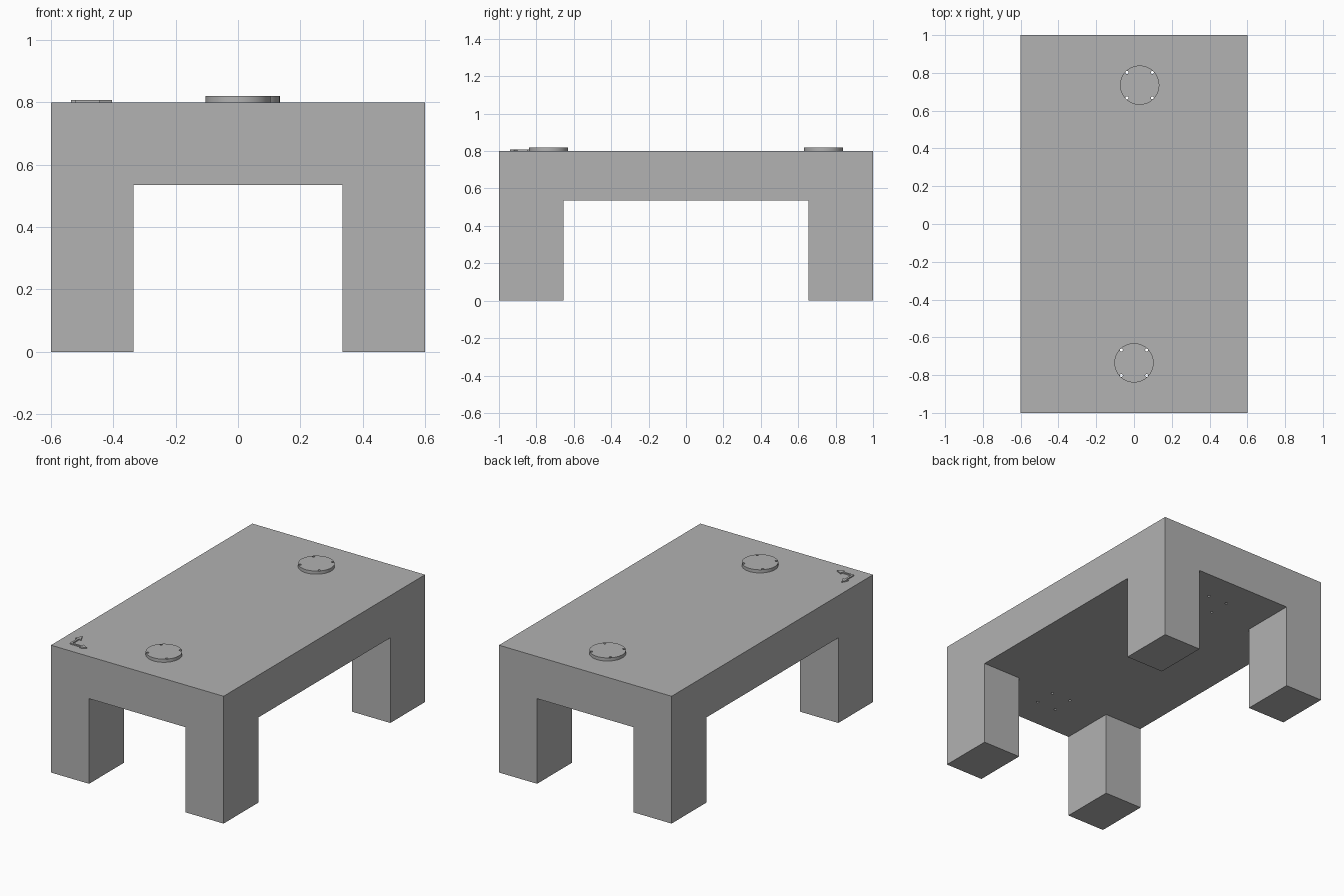
import bpy
import math

cube = bpy.data.objects.get("Cube")
if cube:
    bpy.data.objects.remove(cube, do_unlink=True)

grey = bpy.data.materials.new("plain grey")
grey.use_nodes = True
colour = (0.445, 0.445, 0.445, 1)
grey.diffuse_color = colour
grey.node_tree.nodes["Principled BSDF"].inputs["Base Color"].default_value = colour

TOP, DISC_TOP = 0.8, 0.82
DISCS = {"front_disc": (0, -0.735), "back_disc": (0.03, 0.735)}


def finish(obj, name):
    obj.name = obj.data.name = name
    obj.data.materials.clear()
    obj.data.materials.append(grey)
    return obj


def box(name, low, high):
    centre = [(a + b) / 2 for a, b in zip(low, high)]
    bpy.ops.mesh.primitive_cube_add(size=1, location=centre)
    obj = bpy.context.object
    obj.scale = [b - a for a, b in zip(low, high)]
    bpy.ops.object.transform_apply(location=True, scale=True, rotation=False)
    return finish(obj, name)


def cylinder(name, x, y, radius, low, high, sides):
    bpy.ops.mesh.primitive_cylinder_add(vertices=sides, radius=radius, depth=high - low,
                                        location=(x, y, (low + high) / 2))
    return finish(bpy.context.object, name)


def cut(obj, cutters):
    bpy.context.view_layer.objects.active = obj
    for cutter in cutters:
        mod = obj.modifiers.new("cut", 'BOOLEAN')
        mod.operation, mod.solver, mod.object = 'DIFFERENCE', 'EXACT', cutter
        bpy.ops.object.modifier_apply(modifier=mod.name)


def smooth(obj):
    bpy.ops.object.select_all(action='DESELECT')
    obj.select_set(True)
    bpy.context.view_layer.objects.active = obj
    bpy.ops.object.shade_smooth_by_angle(angle=math.radians(30))


# Table block, hollowed by two crossing tunnels that leave four legs
table = box("table_body", (-0.6, -1, 0), (0.6, 1, TOP))
tunnels = [box("long_tunnel", (-0.335, -1.5, -0.5), (0.335, 1.5, 0.535)),
           box("cross_tunnel", (-1.5, -0.655, -0.5), (1.5, 0.655, 0.535))]
cut(table, tunnels)
helpers = list(tunnels)

# Raised discs, each with four screw holes running through the slab
for name, (x, y) in DISCS.items():
    disc = cylinder(name, x, y, 0.104, TOP, DISC_TOP, 64)
    pins = [cylinder("hole_pin", x + sx * 0.067, y + sy * 0.067, 0.008, 0.4, 1, 16)
            for sx in (-1, 1) for sy in (-1, 1)]
    cut(disc, pins)
    cut(table, pins)
    smooth(disc)
    helpers += pins

for helper in helpers:
    bpy.data.objects.remove(helper, do_unlink=True)


# Thin axis arrows near the front corner
def arrow(name, angle):
    length, neck, half, wide = 0.11, 0.07, 0.006, 0.02
    outline = [(-half, -half), (neck, -half), (neck, -wide), (length, 0),
               (neck, wide), (neck, half), (-half, half)]
    n = len(outline)
    verts = [(x, y, z) for z in (0, 0.007) for x, y in outline]
    faces = [list(range(n))[::-1], list(range(n, 2 * n))]
    faces += [(i, (i + 1) % n, (i + 1) % n + n, i + n) for i in range(n)]
    mesh = bpy.data.meshes.new(name)
    mesh.from_pydata(verts, [], faces)
    obj = bpy.data.objects.new(name, mesh)
    bpy.context.collection.objects.link(obj)
    obj.location = (-0.515, -0.92, TOP)
    obj.rotation_euler.z = angle
    finish(obj, name)


arrow("sideways_arrow", 0)
arrow("lengthwise_arrow", math.pi / 2)
